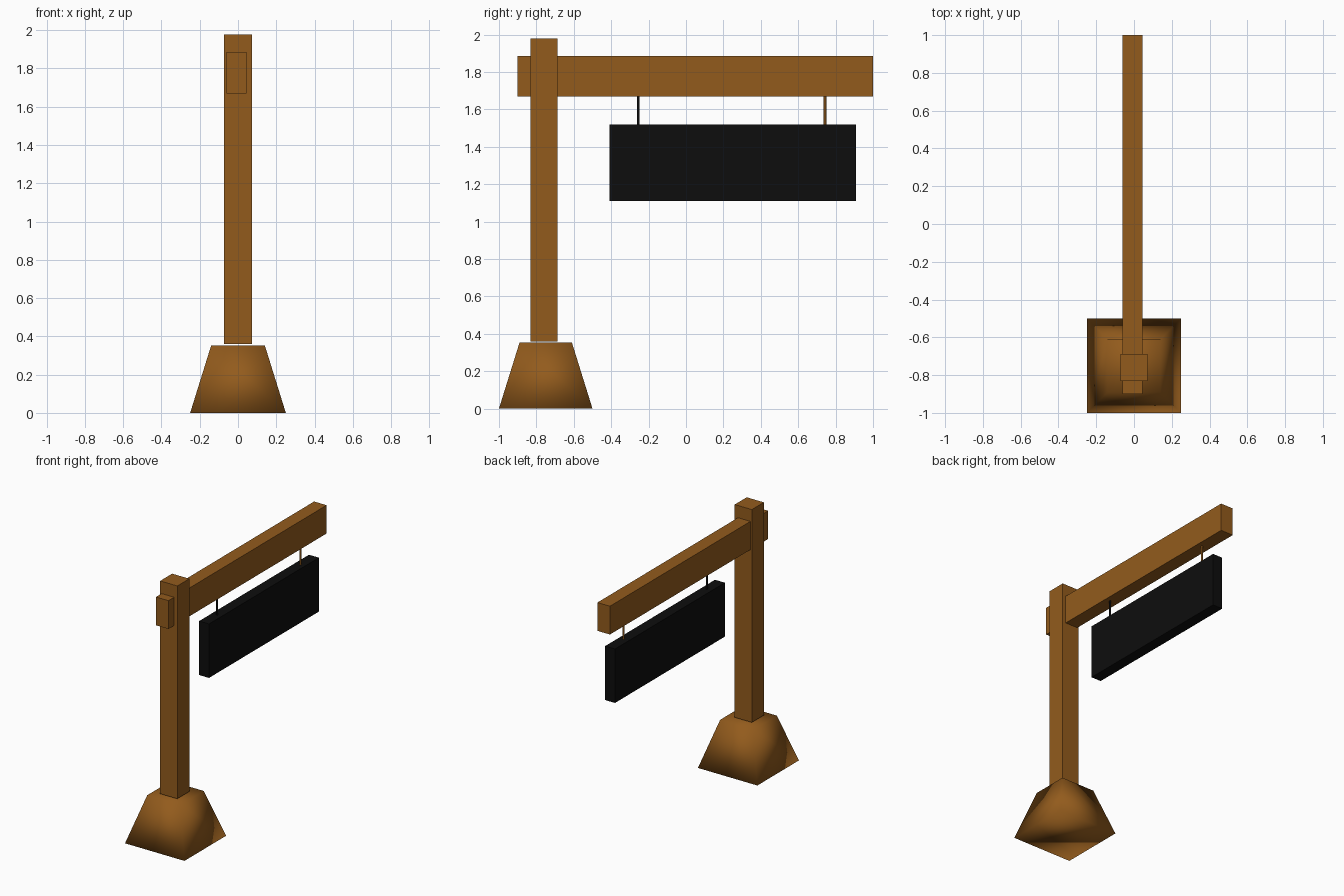
import bpy, bmesh

if "Cube" in bpy.data.objects:
    bpy.data.objects.remove(bpy.data.objects["Cube"])


def material(name, color):
    m = bpy.data.materials.new(name)
    m.diffuse_color = color
    m.use_nodes = True
    m.node_tree.nodes["Principled BSDF"].inputs["Base Color"].default_value = m.diffuse_color
    return m


wood = material("wood", (0.29, 0.105, 0.012, 1))
black = material("black_paint", (0.004, 0.004, 0.004, 1))


def box(name, x, y, z, mat):
    """Box spanning the (min, max) ranges on each axis."""
    bpy.ops.mesh.primitive_cube_add(size=1, location=[sum(r) / 2 for r in (x, y, z)])
    ob = bpy.context.object
    ob.name = name
    ob.scale = [r[1] - r[0] for r in (x, y, z)]
    bpy.ops.object.transform_apply(location=False, rotation=False, scale=True)
    ob.data.materials.append(mat)
    return ob


# Tapered foot: a box with its top pulled in, smooth shaded
base = box("base", (-0.25, 0.25), (-1.0, -0.5), (0, 0.353), wood)
bm = bmesh.new()
bm.from_mesh(base.data)
for v in bm.verts:
    if v.co.z > 0:
        v.co.x *= 0.56
        v.co.y *= 0.56
for f in bm.faces:
    f.smooth = True
bm.to_mesh(base.data)
bm.free()

# Upright and cross beam
box("post", (-0.072, 0.072), (-0.832, -0.688), (0.36, 1.978), wood)
box("beam", (-0.06, 0.045), (-0.90, 1.0), (1.67, 1.885), wood)

# Hanging board
box("sign_board", (-0.04, 0.043), (-0.41, 0.91), (1.11, 1.52), black)

# Thin rods between beam and board
for name, y, mat in (("inner_hanger", -0.255, black), ("outer_hanger", 0.743, wood)):
    bpy.ops.mesh.primitive_cylinder_add(vertices=16, radius=0.007, depth=0.17,
                                        location=(0.004, y, 1.595))
    rod = bpy.context.object
    rod.name = name
    rod.data.materials.append(mat)
    bpy.ops.object.shade_smooth_by_angle()
